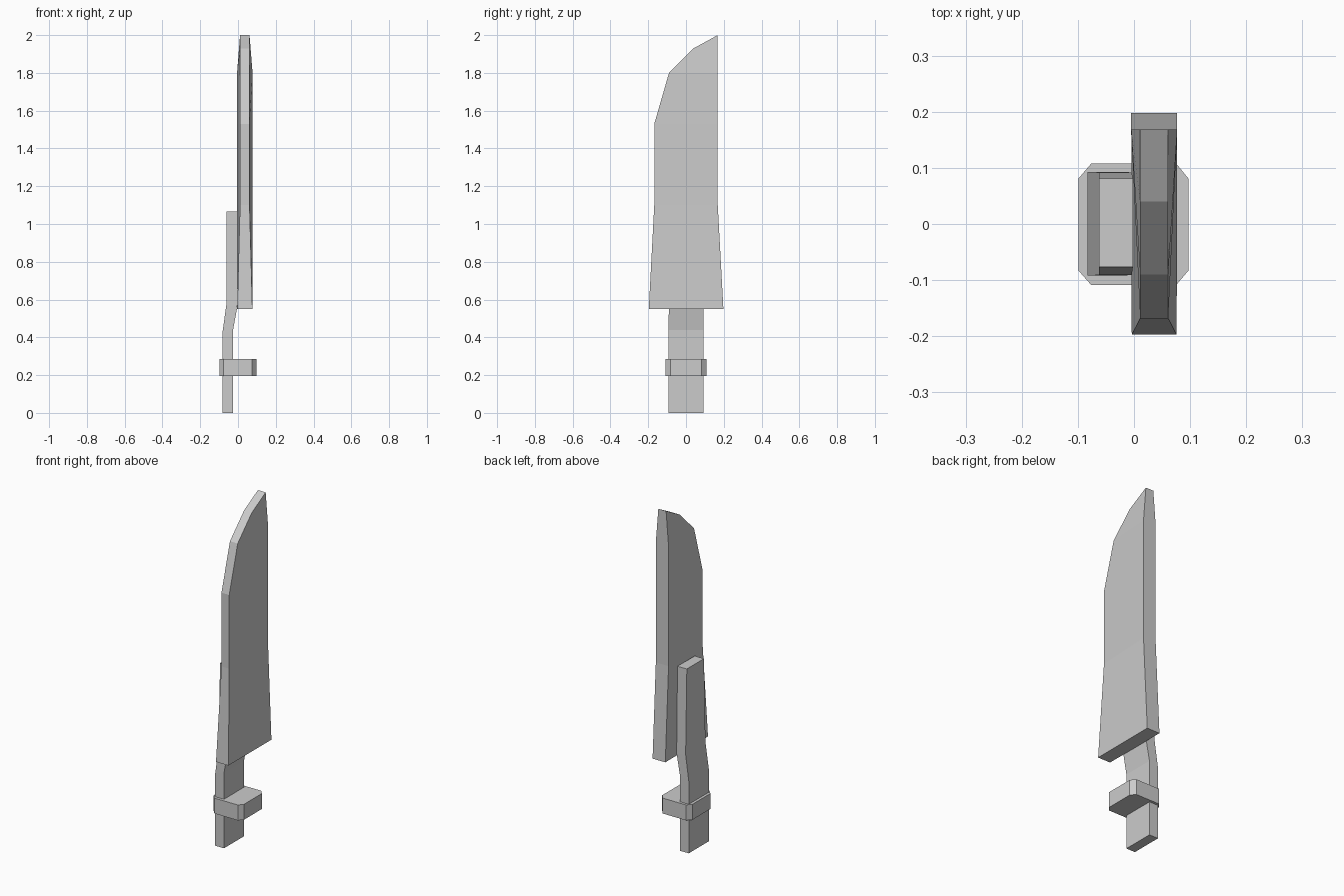
import bpy, bmesh

if "Cube" in bpy.data.objects:
    bpy.data.objects.remove(bpy.data.objects["Cube"])


def loft(name, rings):
    """Skin a stack of equal-sided rings and cap both ends."""
    bm = bmesh.new()
    loops = [[bm.verts.new(p) for p in ring] for ring in rings]
    for a, b in zip(loops, loops[1:]):
        n = len(a)
        for i in range(n):
            j = (i + 1) % n
            bm.faces.new((a[i], a[j], b[j], b[i]))
    bm.faces.new(loops[0][::-1])
    bm.faces.new(loops[-1])
    bmesh.ops.recalc_face_normals(bm, faces=bm.faces)
    mesh = bpy.data.meshes.new(name)
    bm.to_mesh(mesh)
    bm.free()
    obj = bpy.data.objects.new(name, mesh)
    bpy.context.collection.objects.link(obj)
    return obj


# Blade: each row is cutting edge (y, z, half width), spine (y, z, half width)
MID = 0.036
blade_rows = [
    ((-0.197, 0.55, 0.040), (0.198, 0.55, 0.041)),
    ((-0.168, 1.10, 0.025), (0.168, 1.10, 0.041)),
    ((-0.168, 1.53, 0.025), (0.168, 1.53, 0.041)),
    ((-0.090, 1.80, 0.025), (0.168, 1.80, 0.041)),
    ((0.040, 1.93, 0.025), (0.168, 2.00, 0.025)),
]
loft("blade", [
    [(MID - fw, fy, fz), (MID + fw, fy, fz), (MID + bw, by, bz), (MID - bw, by, bz)]
    for (fy, fz, fw), (by, bz, bw) in blade_rows
])

# Bent tang and handle: x left, z left, x right, z right, y front, y back
tang_rows = [
    (-0.083, 0.00, -0.026, 0.00, -0.092, 0.093),
    (-0.083, 0.42, -0.026, 0.44, -0.092, 0.093),
    (-0.062, 0.57, -0.004, 0.56, -0.091, 0.092),
    (-0.062, 1.065, -0.002, 1.065, -0.077, 0.081),
]
loft("tang", [
    [(xl, yf, zl), (xr, yf, zr), (xr, yb, zr), (xl, yb, zl)]
    for xl, zl, xr, zr, yf, yb in tang_rows
])

# Guard: chamfered rectangular collar
outline = [(-0.076, -0.109), (0.075, -0.109), (0.097, -0.083), (0.097, 0.081),
           (0.075, 0.108), (-0.076, 0.108), (-0.099, 0.081), (-0.099, -0.083)]
loft("guard", [[(x, y, z) for x, y in outline] for z in (0.196, 0.286)])
